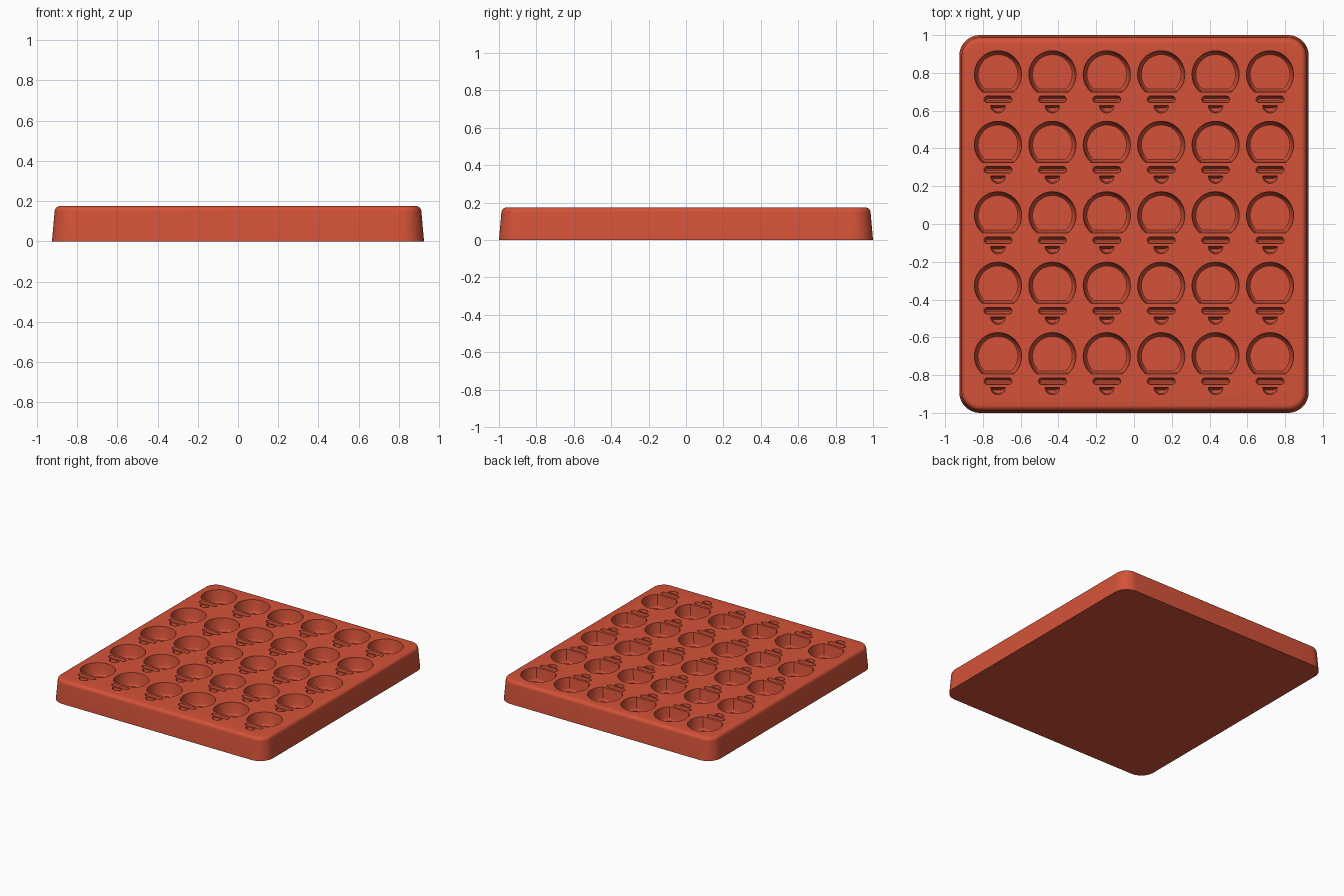
import bpy, bmesh
from math import sin, cos, pi, asin

cube = bpy.data.objects.get("Cube")
if cube:
    bpy.data.objects.remove(cube)

TOP = 0.175
PITCH_X, PITCH_Y = 0.288, 0.373

red = bpy.data.materials.new("brick red")
red.use_nodes = True
RED = (0.66, 0.085, 0.04, 1)
red.diffuse_color = RED
red.node_tree.nodes["Principled BSDF"].inputs["Base Color"].default_value = RED


def arc(cx, cy, r, start, end, steps):
    angles = [start + (end - start) * i / steps for i in range(steps + 1)]
    return [(cx + r * cos(a), cy + r * sin(a)) for a in angles]


def rounded_box(hx, hy, r, steps):
    pts = []
    for k, (sx, sy) in enumerate([(1, 1), (-1, 1), (-1, -1), (1, -1)]):
        pts += arc(sx * (hx - r), sy * (hy - r), r, k * pi / 2, (k + 1) * pi / 2, steps)
    return pts


def loft(bm, rings):
    """Skin a stack of (outline, z) rings, bottom first, and cap both ends."""
    loops = [[bm.verts.new((x, y, z)) for x, y in outline] for outline, z in rings]
    n = len(loops[0])
    for low, high in zip(loops, loops[1:]):
        for i in range(n):
            j = (i + 1) % n
            bm.faces.new((low[i], low[j], high[j], high[i]))
    bm.faces.new(loops[0][::-1])
    bm.faces.new(loops[-1])


def make_object(name, bm):
    mesh = bpy.data.meshes.new(name)
    bm.to_mesh(mesh)
    bm.free()
    mesh.materials.append(red)
    obj = bpy.data.objects.new(name, mesh)
    bpy.context.collection.objects.link(obj)
    return obj


# Outlines of the three pockets, shrunk by an inset and centred on the globe
def globe(cx, cy, inset):
    r = 0.125 - inset
    a = asin((0.093 - inset * 0.8) / r)
    return arc(cx, cy, r, -a, pi + a, 44)


def collar(cx, cy, inset):
    r = 0.018 - inset
    y = cy - 0.132
    return arc(cx + 0.056, y, r, -pi / 2, pi / 2, 8) + arc(cx - 0.056, y, r, pi / 2, pi * 1.5, 8)


def tip(cx, cy, inset):
    return arc(cx, cy - 0.165 - inset * 0.7, 0.039 - inset, pi, 2 * pi, 14)


# Tray body: drafted sides with a rounded top rim
bm = bmesh.new()
rings = [(rounded_box(0.925, 1.0, 0.11, 12), 0)]
FILLET = 0.028
for i in range(7):
    t = i / 6 * pi / 2
    inset = 0.013 + FILLET * (1 - cos(t))
    rings.append((rounded_box(0.925 - inset, 1 - inset, 0.11 - inset, 12),
                  TOP - FILLET + FILLET * sin(t)))
loft(bm, rings)
tray = make_object("tray", bm)

# Pocket cutters: drafted walls with a rounded floor edge
bm = bmesh.new()
for col in range(6):
    for row in range(5):
        cx = (col - 2.5) * PITCH_X
        cy = 0.792 - row * PITCH_Y
        for shape, depth, draft in ((globe, 0.10, 0.02), (collar, 0.07, 0.013), (tip, 0.06, 0.02)):
            steps = ((1, 1), (0.7, 0.94), (0.5, 0.8), (0, 0), (0, -0.3))
            loft(bm, [(shape(cx, cy, draft * f), TOP - depth * d) for f, d in steps])
cutter = make_object("pocket_cutter", bm)
cutter.hide_render = True

# Sink the pockets into the tray
cut = tray.modifiers.new("pockets", "BOOLEAN")
cut.operation = "DIFFERENCE"
cut.solver = "EXACT"
cut.object = cutter
bpy.ops.object.select_all(action="DESELECT")
tray.select_set(True)
bpy.context.view_layer.objects.active = tray
bpy.ops.object.modifier_apply(modifier=cut.name)
bpy.data.objects.remove(cutter)
bpy.ops.object.shade_smooth_by_angle(angle=0.6)
